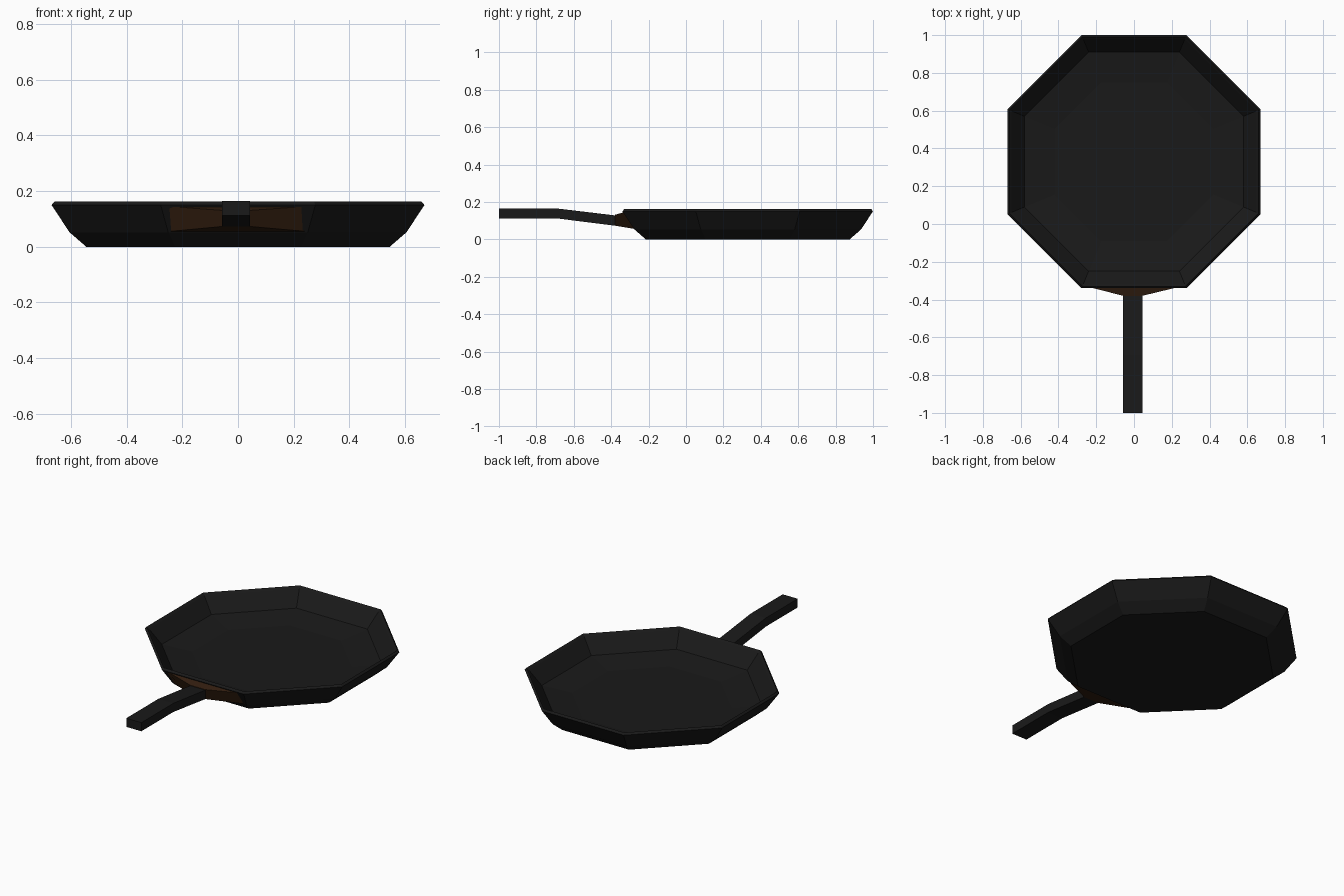
import bpy, bmesh, math

if "Cube" in bpy.data.objects:
    bpy.data.objects.remove(bpy.data.objects["Cube"])


def material(name, rgb):
    m = bpy.data.materials.new(name)
    m.diffuse_color = (*rgb, 1)
    m.use_nodes = True
    m.node_tree.nodes["Principled BSDF"].inputs["Base Color"].default_value = m.diffuse_color
    return m


def loft(name, rings, mat):
    """Skin a chain of equal-sized rings and cap both ends."""
    bm = bmesh.new()
    loops = [[bm.verts.new(p) for p in ring] for ring in rings]
    n = len(loops[0])
    for a, b in zip(loops, loops[1:]):
        for i in range(n):
            j = (i + 1) % n
            bm.faces.new((a[i], a[j], b[j], b[i]))
    bm.faces.new(loops[0][::-1])
    bm.faces.new(loops[-1])
    bmesh.ops.recalc_face_normals(bm, faces=bm.faces)
    me = bpy.data.meshes.new(name)
    bm.to_mesh(me)
    bm.free()
    me.materials.append(mat)
    ob = bpy.data.objects.new(name, me)
    bpy.context.collection.objects.link(ob)
    return ob


def octagon(apothem, z, cy=0.33):
    r = apothem / math.cos(math.pi / 8)
    angles = [math.pi / 8 + k * math.pi / 4 for k in range(8)]
    return [(r * math.cos(a), cy + r * math.sin(a), z) for a in angles]


iron = material("black_iron", (0.01, 0.01, 0.01))
rust = material("brown_iron", (0.032, 0.013, 0.005))

# Pan: outside wall, rim, inside wall, cooking floor
profile = [(0.545, 0), (0.605, 0.052), (0.67, 0.15), (0.66, 0.162),
           (0.648, 0.15), (0.58, 0.062), (0.42, 0.035)]
loft("pan_bowl", [octagon(a, z) for a, z in profile], iron)

# Handle: rectangular bar with a bend
path = [(-1.0, 0.112, 0.165), (-0.69, 0.112, 0.165),
        (-0.38, 0.073, 0.128), (-0.31, 0.07, 0.125)]
x0, x1 = -0.058, 0.044
loft("handle", [[(x0, y, lo), (x1, y, lo), (x1, y, hi), (x0, y, hi)]
                for y, lo, hi in path], iron)

# Bracket: tapers from the front wall of the pan to the handle
wall = [(-0.25, -0.272, 0.055), (0.25, -0.272, 0.055),
        (0.273, -0.325, 0.147), (-0.273, -0.325, 0.147)]
neck = [(x0, -0.38, 0.073), (x1, -0.38, 0.073),
        (x1, -0.38, 0.131), (x0, -0.38, 0.131)]
loft("handle_bracket", [wall, neck], rust)
